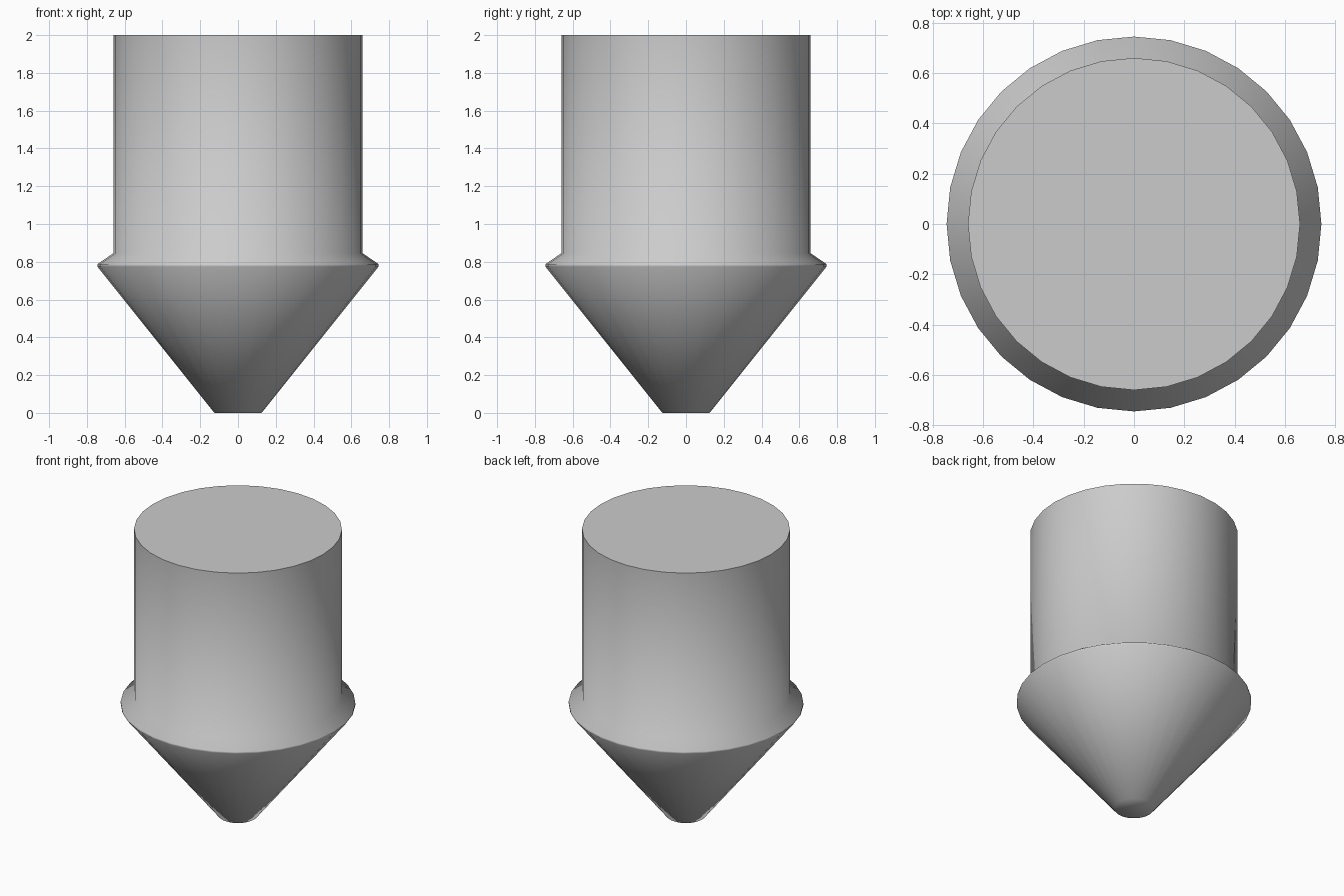
import bpy, bmesh, math

if "Cube" in bpy.data.objects:
    bpy.data.objects.remove(bpy.data.objects["Cube"])

SIDES = 32
# (radius, height) outline from the blunt tip up to the flat top
PROFILE = [(0.125, 0.0), (0.745, 0.775), (0.745, 0.787), (0.66, 0.845), (0.66, 2.0)]

# pointed plug: cone tip, collar and cylindrical shank in one turned body
bm = bmesh.new()
rings = []
for r, z in PROFILE:
    rings.append([bm.verts.new((r * math.cos(2 * math.pi * i / SIDES),
                                r * math.sin(2 * math.pi * i / SIDES), z))
                  for i in range(SIDES)])
for low, high in zip(rings, rings[1:]):
    for i in range(SIDES):
        j = (i + 1) % SIDES
        bm.faces.new((low[i], low[j], high[j], high[i]))

# end caps
bm.faces.new(rings[0][::-1])
bm.faces.new(rings[-1])

mesh = bpy.data.meshes.new("pointed_plug")
bm.to_mesh(mesh)
bm.free()
plug = bpy.data.objects.new("pointed_plug", mesh)
bpy.context.collection.objects.link(plug)

# smooth sides, crisp top rim
bpy.context.view_layer.objects.active = plug
plug.select_set(True)
bpy.ops.object.shade_smooth_by_angle(angle=math.radians(60))
